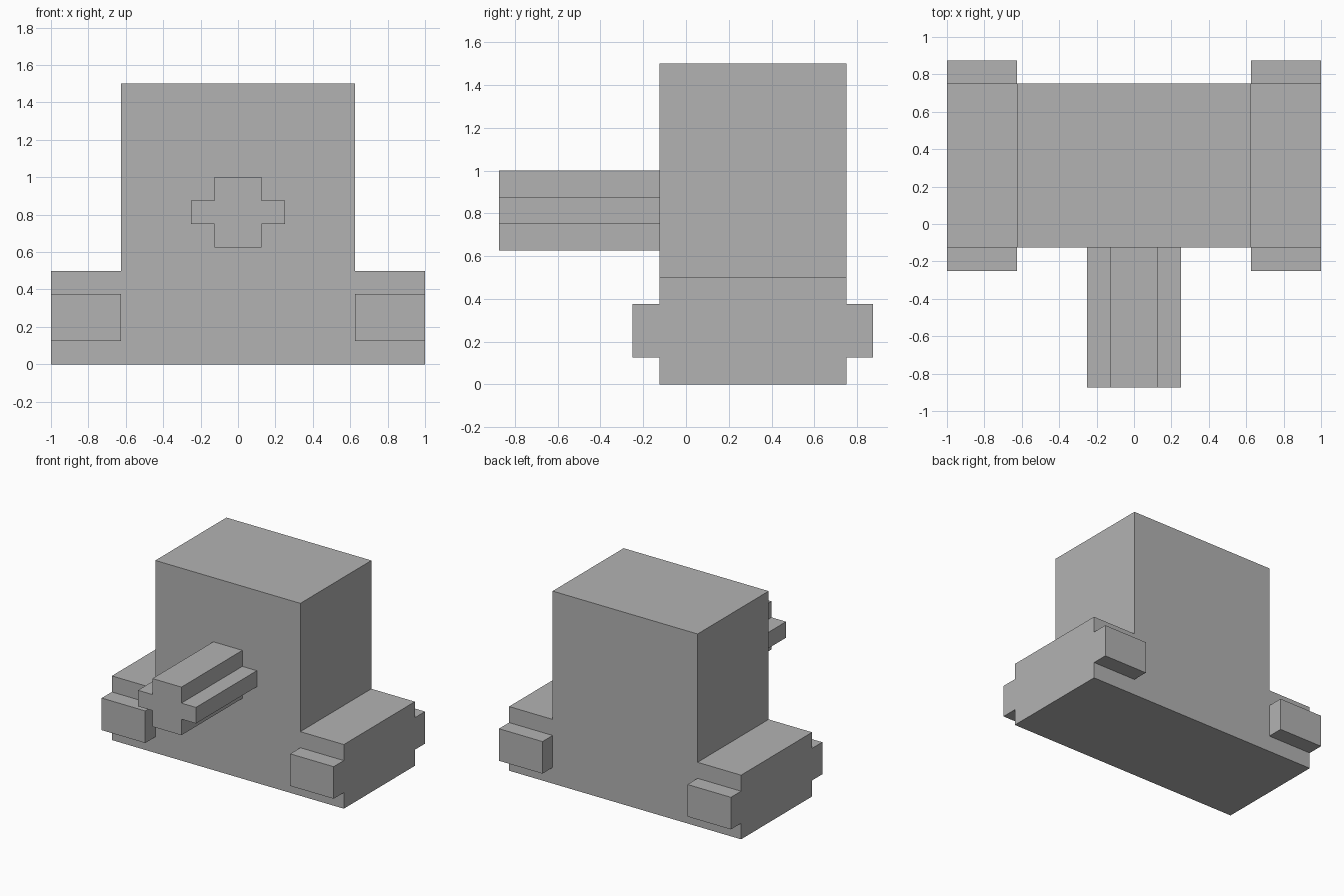
import bpy
import bmesh
from mathutils import Vector

if "Cube" in bpy.data.objects:
    bpy.data.objects.remove(bpy.data.objects["Cube"], do_unlink=True)

# Single flat grey
grey = bpy.data.materials.new("grey")
grey.use_nodes = True
colour = (0.45, 0.45, 0.45, 1.0)
grey.diffuse_color = colour
grey.node_tree.nodes["Principled BSDF"].inputs["Base Color"].default_value = colour


def prism(name, outline, depth):
    """Extrude a closed outline of 3D points along the depth vector."""
    bm = bmesh.new()
    face = bm.faces.new([bm.verts.new(p) for p in outline])
    extruded = bmesh.ops.extrude_face_region(bm, geom=[face], use_keep_orig=True)["geom"]
    verts = [g for g in extruded if isinstance(g, bmesh.types.BMVert)]
    bmesh.ops.translate(bm, verts=verts, vec=Vector(depth))
    bmesh.ops.recalc_face_normals(bm, faces=bm.faces)
    mesh = bpy.data.meshes.new(name)
    bm.to_mesh(mesh)
    bm.free()
    mesh.materials.append(grey)
    obj = bpy.data.objects.new(name, mesh)
    bpy.context.collection.objects.link(obj)
    return obj


def cross(centre, tall, wide):
    """Plus-shaped outline from the half sizes of its tall and wide bars."""
    cu, cv = centre
    (tu, tv), (wu, wv) = tall, wide
    corner = [(wu, wv), (tu, wv), (tu, tv)]
    points = corner + [(-u, v) for u, v in reversed(corner)]
    points += [(-u, -v) for u, v in corner]
    points += [(u, -v) for u, v in reversed(corner)]
    return [(cu + u, cv + v) for u, v in points]


# Main block
body = [(-0.625, -0.125), (0.625, -0.125), (0.625, 0.75), (-0.625, 0.75)]
prism("body", [(x, y, 0) for x, y in body], (0, 0, 1.5))

# Side tracks with a protruding middle band front and back
track = cross((0.3125, 0.25), (0.4375, 0.25), (0.5625, 0.125))
for name, side in (("left_track", 1), ("right_track", -1)):
    prism(name, [(side * 0.625, y, z) for y, z in track], (side * 0.375, 0, 0))

# Cross-section barrel on the front
barrel = cross((0, 0.8125), (0.125, 0.1875), (0.25, 0.0625))
prism("barrel", [(x, -0.125, z) for x, z in barrel], (0, -0.75, 0))
